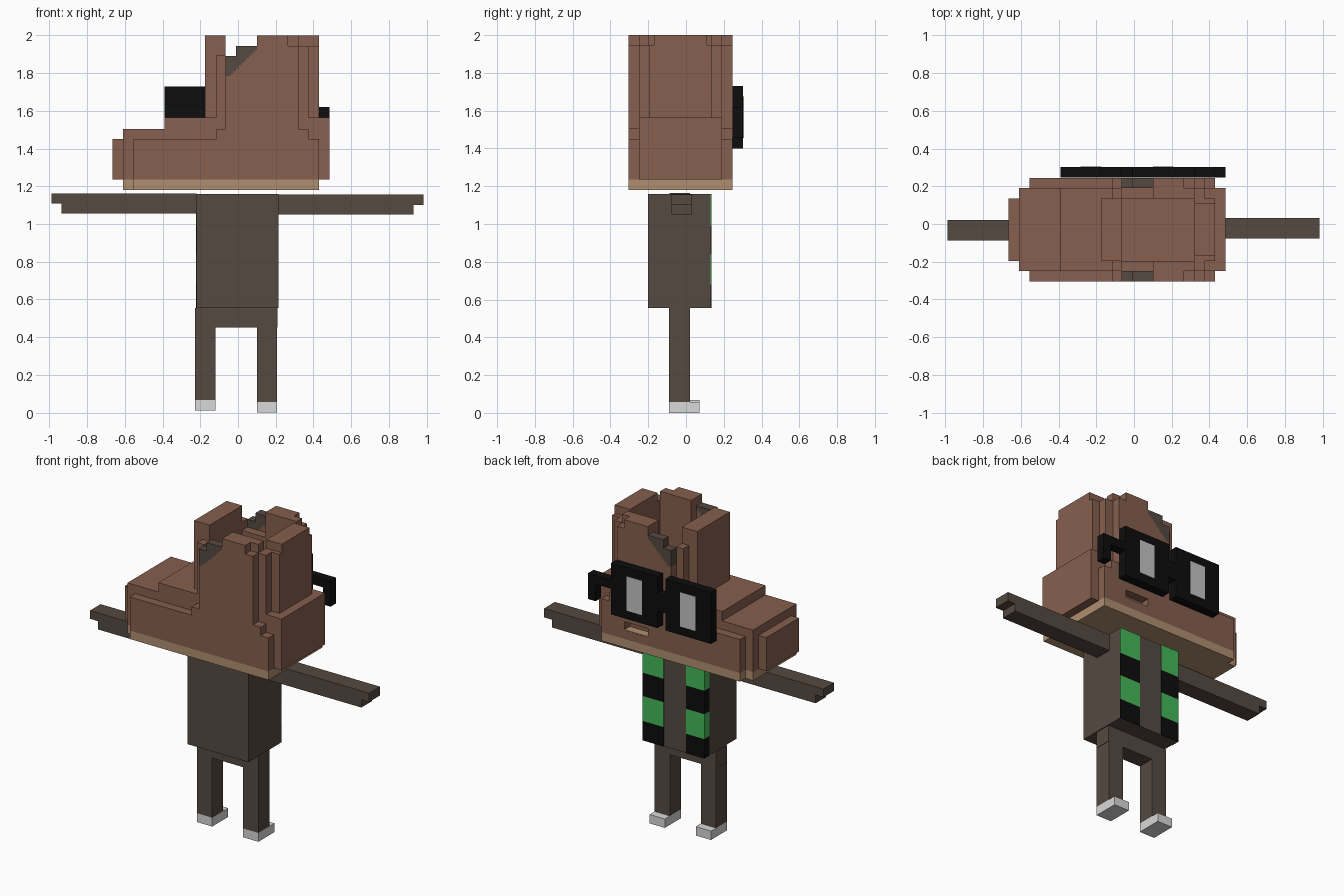
import bpy
import bmesh
from mathutils import Vector

old = bpy.data.objects.get("Cube")
if old:
    bpy.data.objects.remove(old, do_unlink=True)


def material(name, r, g, b):
    m = bpy.data.materials.new(name)
    m.use_nodes = True
    m.diffuse_color = (r, g, b, 1)
    bsdf = m.node_tree.nodes["Principled BSDF"]
    bsdf.inputs["Base Color"].default_value = (r, g, b, 1)
    bsdf.inputs["Roughness"].default_value = 0.9
    return m


BROWN = material("brown", 0.24, 0.115, 0.077)
TAN = material("tan", 0.43, 0.275, 0.16)
DARK = material("dark_brown", 0.093, 0.067, 0.054)
GREEN = material("green", 0.06, 0.48, 0.1)
BLACK = material("black", 0.004, 0.004, 0.004)
WHITE = material("off_white", 0.68, 0.69, 0.68)
LENS = material("lens_grey", 0.55, 0.55, 0.55)


def boxes(name, mat, spans):
    """One object from boxes given as (x0, x1, y0, y1, z0, z1)."""
    bm = bmesh.new()
    for x0, x1, y0, y1, z0, z1 in spans:
        size = Vector((x1 - x0, y1 - y0, z1 - z0))
        mid = Vector((x0 + x1, y0 + y1, z0 + z1)) / 2
        made = bmesh.ops.create_cube(bm, size=1)["verts"]
        for v in made:
            v.co = v.co * size + mid
    mesh = bpy.data.meshes.new(name)
    bm.to_mesh(mesh)
    bm.free()
    mesh.materials.append(mat)
    obj = bpy.data.objects.new(name, mesh)
    bpy.context.collection.objects.link(obj)
    return obj


MID = -0.03                        # depth centre of the head
CORE, INNER, OUTER = 0.165, 0.22, 0.275


def both_sides(near, far, panels):
    """Repeat (x0, x1, z0, z1) panels on the two broad sides of the head."""
    out = []
    for x0, x1, z0, z1 in panels:
        out.append((x0, x1, MID - far, MID - near, z0, z1))
        out.append((x0, x1, MID + near, MID + far, z0, z1))
    return out


def middle(half, panels):
    return [(x0, x1, MID - half, MID + half, z0, z1) for x0, x1, z0, z1 in panels]


# Head core: stepped base, post, end wall and end slabs around the hollow
boxes("head_core", BROWN, middle(CORE, [
    (-0.61, 0.43, 1.235, 1.505), (-0.39, 0.43, 1.505, 1.565),
    (-0.175, -0.065, 1.565, 2), (0.32, 0.43, 1.565, 1.945),
    (-0.665, -0.61, 1.235, 1.45)])
    + middle(0.14, [(0.32, 0.43, 1.945, 2)])
    + middle(INNER, [(0.43, 0.485, 1.235, 1.565)]))

# Second layer of the head walls
boxes("head_inner_walls", BROWN, both_sides(CORE, INNER, [
    (-0.61, 0.43, 1.235, 1.505), (-0.39, 0.43, 1.505, 1.565),
    (-0.115, 0.375, 1.565, 1.84), (-0.115, -0.065, 1.84, 1.895),
    (0.1, 0.375, 1.84, 1.945), (0.1, 0.32, 1.945, 2)]))

# Outer layer, with the mouth left open on the face side
outer = both_sides(INNER, OUTER, [
    (-0.555, 0.43, 1.345, 1.45), (-0.555, 0.43, 1.235, 1.29),
    (-0.555, 0.1, 1.29, 1.345), (0.265, 0.43, 1.29, 1.345),
    (-0.115, 0.375, 1.45, 1.505), (-0.065, 0.32, 1.505, 1.78),
    (0.1, 0.32, 1.78, 1.945), (0.1, 0.265, 1.945, 2)])
outer.append((0.1, 0.265, MID - OUTER, MID - INNER, 1.29, 1.345))

# Broken wall section: stair-stepped dark patch above the brown
patch = []
steps = 12
for i in range(steps):
    x0 = -0.065 + 0.165 * i / steps
    x1 = x0 + 0.165 / steps
    low = 1.785 + 0.15 * max(0, i - 1) / (steps - 1)
    top = 1.89 if i < steps / 3 else 1.945
    outer += both_sides(INNER, OUTER, [(x0, x1, 1.78, low)])
    patch += both_sides(INNER, OUTER, [(x0, x1, low, top)])
boxes("head_outer_walls", BROWN, outer)
boxes("head_broken_patch", DARK, patch)

# Tan sole of the head and mouth floor
boxes("head_sole", TAN, middle(INNER, [(-0.61, 0.43, 1.18, 1.235)])
      + both_sides(INNER, OUTER, [(-0.555, 0.43, 1.18, 1.235)]))
boxes("mouth_floor", TAN, [(0.1, 0.265, 0.19, 0.244, 1.29, 1.294)])

# Glasses
GY0, GY1 = 0.246, 0.303
frames = [(-0.39, -0.065), (-0.01, 0.32)]
boxes("glasses_frame", BLACK,
      [(a, b, GY0, GY1, 1.4, 1.73) for a, b in frames]
      + [(-0.065, -0.01, GY0, GY1, 1.51, 1.62),
         (0.32, 0.485, GY0, GY1, 1.565, 1.62),
         (0.43, 0.485, GY0, GY1, 1.455, 1.565)])
boxes("glasses_lenses", LENS,
      [((a + b) / 2 - 0.055, (a + b) / 2 + 0.055, GY1, GY1 + 0.003, 1.455, 1.675)
       for a, b in frames])

# Body
boxes("torso", DARK, [(-0.22, 0.215, -0.2, 0.13, 0.555, 1.16)])

# Striped scarf ends, alternating black and green, one wrapping the side
bands = [0.555, 0.68, 0.84, 0.99, 1.16]
for name, mat, start in (("black", BLACK, 0), ("green", GREEN, 1)):
    plates = []
    for k in range(start, 4, 2):
        z0, z1 = bands[k], bands[k + 1]
        plates += [(0.065, 0.215, 0.13, 0.134, z0, z1),
                   (-0.224, -0.095, 0.13, 0.134, z0, z1),
                   (-0.224, -0.22, 0.08, 0.13, z0, z1)]
    boxes("scarf_" + name + "_bands", mat, plates)

# Arms with notched ends
boxes("right_arm", DARK, [(-0.935, -0.22, -0.087, 0.02, 1.057, 1.163),
                          (-0.99, -0.935, -0.087, 0.02, 1.11, 1.163)])
boxes("left_arm", DARK, [(0.215, 0.93, -0.077, 0.033, 1.05, 1.157),
                         (0.93, 0.985, -0.077, 0.033, 1.1, 1.157)])

# Hips, legs and shoes
boxes("hips", DARK, [(-0.227, 0.21, -0.09, 0.02, 0.45, 0.555)])
for side, x, z in (("right", -0.228, 0.01), ("left", 0.1, 0.0)):
    boxes(side + "_leg", DARK, [(x, x + 0.108, -0.09, 0.02, z + 0.057, 0.45)])
    boxes(side + "_shoe", WHITE, [(x, x + 0.108, -0.09, 0.072, z, z + 0.057)])
